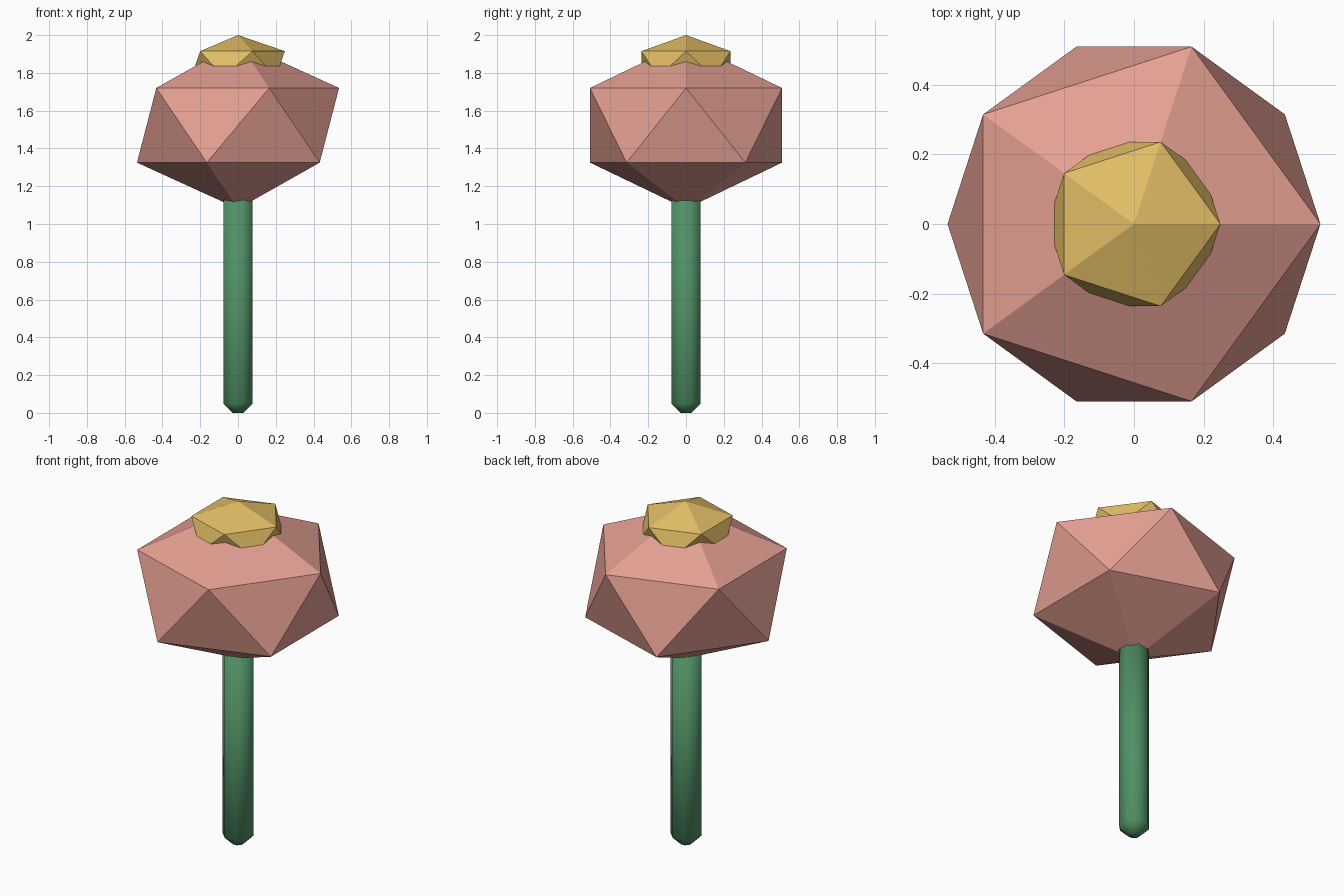
import bpy
import math

if "Cube" in bpy.data.objects:
    bpy.data.objects.remove(bpy.data.objects["Cube"])


def material(name, rgb):
    m = bpy.data.materials.new(name)
    m.diffuse_color = (*rgb, 1.0)
    m.use_nodes = True
    m.node_tree.nodes["Principled BSDF"].inputs["Base Color"].default_value = m.diffuse_color
    return m


PINK = material("petal pink", (0.78, 0.35, 0.29))
YELLOW = material("pollen yellow", (0.76, 0.51, 0.13))
GREEN = material("stem green", (0.08, 0.28, 0.13))


def squashed_ico(name, radius, half_height, z, mat):
    """Twenty-faced ball flattened along z, flat shaded."""
    bpy.ops.mesh.primitive_ico_sphere_add(subdivisions=1, radius=1, location=(0, 0, z))
    ob = bpy.context.object
    ob.name = name
    ob.scale = (radius, radius, half_height)
    bpy.ops.object.transform_apply(location=False, rotation=False, scale=True)
    ob.data.materials.append(mat)
    return ob


def lathe(name, profile, sides, mat):
    """Closed solid from (radius, z) rings, with flats facing the axes."""
    verts, faces = [], []
    for r, z in profile:
        for i in range(sides):
            a = 2 * math.pi * (i + 0.5) / sides
            verts.append((r * math.cos(a), r * math.sin(a), z))
    for k in range(len(profile) - 1):
        for i in range(sides):
            j = (i + 1) % sides
            a, b = k * sides, (k + 1) * sides
            faces.append((a + i, a + j, b + j, b + i))
    last = (len(profile) - 1) * sides
    faces.append(tuple(reversed(range(sides))))
    faces.append(tuple(range(last, last + sides)))
    me = bpy.data.meshes.new(name)
    me.from_pydata(verts, [], faces)
    me.shade_smooth()
    me.materials.append(mat)
    ob = bpy.data.objects.new(name, me)
    bpy.context.collection.objects.link(ob)
    return ob


# Stem with a chamfered foot, its top sunk into the bloom
lathe("stem", [(0.032, 0.0), (0.0835, 0.05), (0.0835, 1.2)], 8, GREEN)

# Bloom and the small centre sitting on top of it
squashed_ico("bloom", 0.598, 0.4416, 1.5225, PINK)
squashed_ico("flower_centre", 0.277, 0.154, 1.846, YELLOW)
